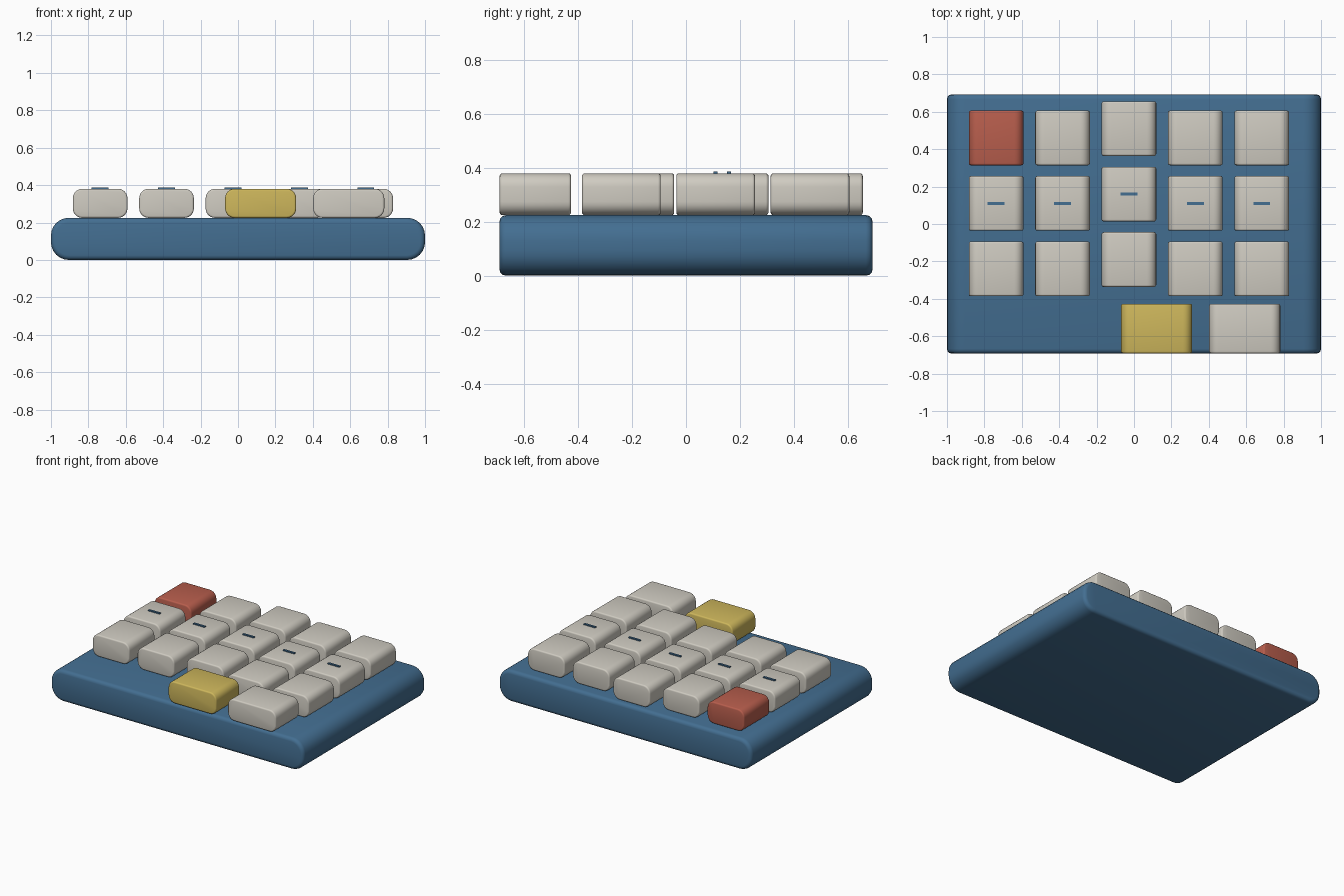
import bpy, bmesh, math

old = bpy.data.objects.get("Cube")
if old:
    bpy.data.objects.remove(old, do_unlink=True)


def material(name, rgb):
    """Flat material from 0-255 screen colour, stored as linear values."""
    lin = [((c / 255 + 0.055) / 1.055) ** 2.4 for c in rgb] + [1.0]
    m = bpy.data.materials.new(name)
    m.use_nodes = True
    m.diffuse_color = lin
    m.node_tree.nodes["Principled BSDF"].inputs["Base Color"].default_value = lin
    return m


BLUE = material("case blue", (67, 110, 145))
CREAM = material("key cream", (207, 203, 193))
RED = material("key red", (184, 94, 77))
YELLOW = material("key yellow", (206, 183, 92))


def rounded_bar(name, centre, size, radius, rim, mat, steps=6):
    """Rounded rectangle in x-z, extruded along y, with softened end rims."""
    w, d, h = (s / 2 for s in size)
    bm = bmesh.new()
    ring = []
    for i, (sx, sz) in enumerate(((1, 1), (-1, 1), (-1, -1), (1, -1))):
        for k in range(steps + 1):
            a = math.pi / 2 * (i + k / steps)
            ring.append(bm.verts.new((sx * (w - radius) + radius * math.cos(a), -d,
                                      sz * (h - radius) + radius * math.sin(a))))
    cap = bm.faces.new(ring)
    geom = bmesh.ops.extrude_face_region(bm, geom=[cap], use_keep_orig=True)["geom"]
    bmesh.ops.translate(bm, vec=(0, 2 * d, 0),
                        verts=[g for g in geom if isinstance(g, bmesh.types.BMVert)])
    bmesh.ops.recalc_face_normals(bm, faces=bm.faces)
    rims = [e for e in bm.edges if abs(e.verts[0].co.y - e.verts[1].co.y) < 1e-5]
    bmesh.ops.bevel(bm, geom=rims, offset=rim, segments=3, profile=0.5, affect='EDGES')
    return finish(bm, name, centre, mat)


def plate(name, centre, size, mat):
    bm = bmesh.new()
    bmesh.ops.create_cube(bm, size=1)
    bmesh.ops.scale(bm, vec=size, verts=bm.verts)
    return finish(bm, name, centre, mat)


def finish(bm, name, centre, mat):
    mesh = bpy.data.meshes.new(name)
    bm.to_mesh(mesh)
    bm.free()
    mesh.materials.append(mat)
    ob = bpy.data.objects.new(name, mesh)
    ob.location = centre
    bpy.context.collection.objects.link(ob)
    bpy.ops.object.select_all(action='DESELECT')
    ob.select_set(True)
    bpy.context.view_layer.objects.active = ob
    bpy.ops.object.shade_smooth_by_angle(angle=math.radians(35))
    return ob


# Case
CASE_TOP, KEY_H = 0.225, 0.155
rounded_bar("case", (0, 0, CASE_TOP / 2), (2, 1.385, CASE_TOP), 0.095, 0.025, BLUE)

# Main key grid, with the middle column shifted back
key_z = CASE_TOP + KEY_H / 2
for col in range(5):
    x = -0.737 + 0.355 * col
    shift = 0.05 if col == 2 else 0
    for row in range(3):
        y = 0.46 - 0.35 * row + shift
        mat = RED if (col, row) == (0, 0) else CREAM
        rounded_bar(f"key_{row + 1}_{col + 1}", (x, y, key_z),
                    (0.292, 0.292, KEY_H), 0.05, 0.01, mat)
        # Home row marks
        if row == 1:
            plate(f"home_mark_{col + 1}", (x, y, CASE_TOP + KEY_H + 0.003),
                  (0.09, 0.015, 0.009), BLUE)

# Thumb keys
for name, x, mat in (("thumb_key_inner", 0.121, YELLOW), ("thumb_key_outer", 0.592, CREAM)):
    rounded_bar(name, (x, -0.559, key_z), (0.38, 0.265, KEY_H), 0.05, 0.01, mat)
